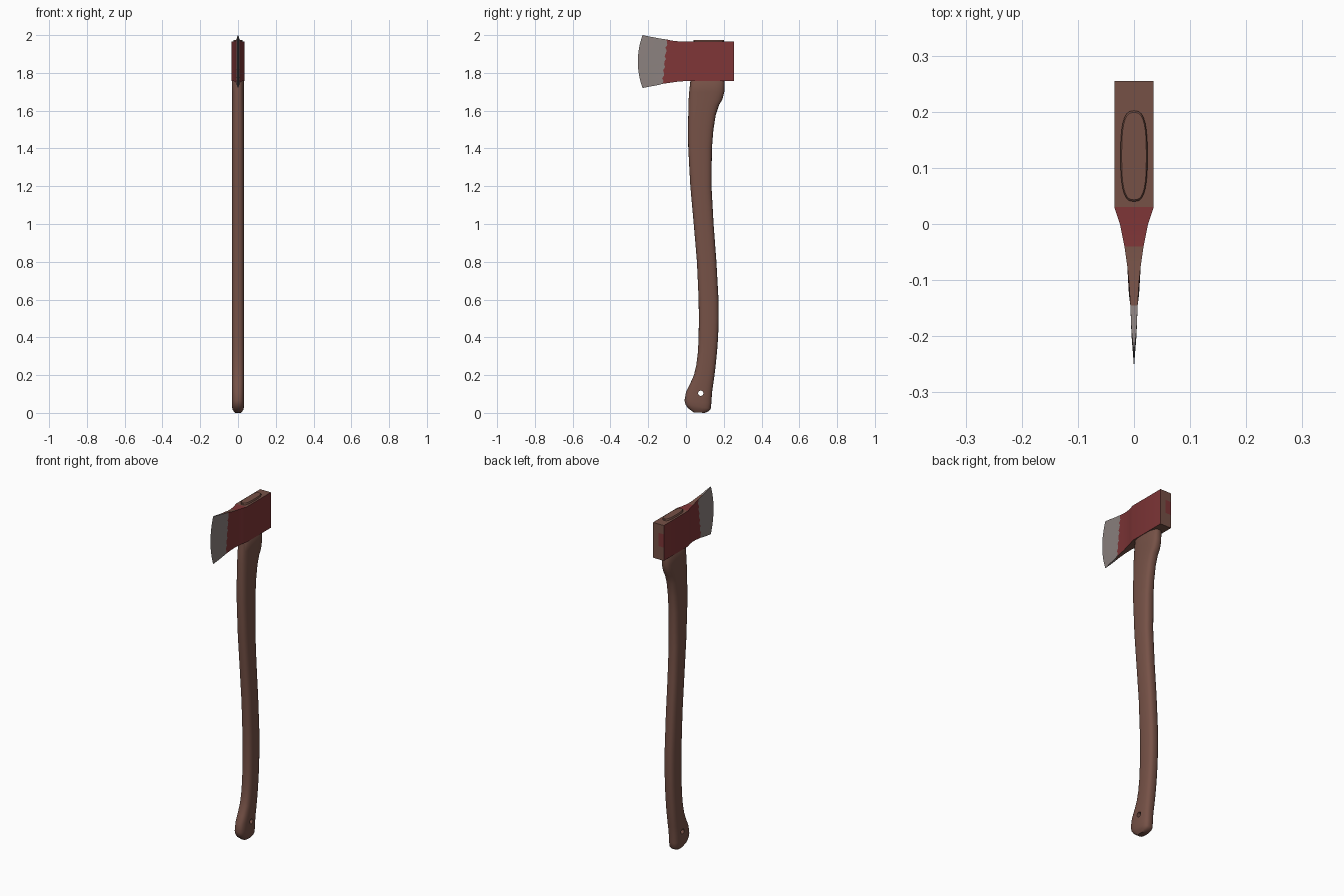
import bpy, bmesh, math
from math import sin, cos, pi

if "Cube" in bpy.data.objects:
    bpy.data.objects.remove(bpy.data.objects["Cube"])


def material(name, rgb):
    m = bpy.data.materials.new(name)
    m.use_nodes = True
    m.diffuse_color = (*rgb, 1)
    bsdf = m.node_tree.nodes["Principled BSDF"]
    bsdf.inputs["Base Color"].default_value = (*rgb, 1)
    bsdf.inputs["Roughness"].default_value = 0.7
    return m


wood = material("brown wood", (0.18, 0.083, 0.062))
red = material("red paint", (0.21, 0.036, 0.038))
steel = material("bare steel", (0.26, 0.22, 0.21))
BROWN, RED, STEEL = 0, 1, 2


def finish(name, bm, mats):
    bmesh.ops.recalc_face_normals(bm, faces=bm.faces)
    mesh = bpy.data.meshes.new(name)
    bm.to_mesh(mesh)
    bm.free()
    ob = bpy.data.objects.new(name, mesh)
    for m in mats:
        mesh.materials.append(m)
    bpy.context.collection.objects.link(ob)
    return ob


def activate(ob):
    bpy.ops.object.select_all(action="DESELECT")
    ob.select_set(True)
    bpy.context.view_layer.objects.active = ob


# Axe head: stations from cutting edge to poll as (y, half width, bottom, top)
stations = [(-0.23, 0, 1.72, 2.0), (-0.19, 0.0045, 1.728, 1.992),
            (-0.145, 0.0065, 1.736, 1.983), (-0.112, 0.009, 1.742, 1.977),
            (-0.075, 0.012, 1.749, 1.971), (-0.04, 0.017, 1.754, 1.967),
            (0, 0.025, 1.757, 1.965), (0.03, 0.035, 1.758, 1.965),
            (0.255, 0.035, 1.758, 1.965)]
ROWS, LAST, PAINT = 16, len(stations) - 1, 3
bm = bmesh.new()
cache = {}


def vert(i, j, k):
    if (i, j, k) not in cache:
        y, w, low, high = stations[i]
        t = j / ROWS
        if i < 2:                          # bowed cutting edge
            y -= (0.025, 0.008)[i] * (1 - (2 * t - 1) ** 2)
        if i == PAINT:                     # worn edge of the paint
            y += 0.025 * (t - 0.5) + 0.005 * sin(j * 2.3)
        cache[i, j, k] = bm.verts.new((k * w, y, low + t * (high - low)))
    return cache[i, j, k]


def face(index, *keys):
    bm.faces.new([vert(*key) for key in keys]).material_index = index


for i in range(LAST):
    for k in (-1, 1):                      # cheeks
        for j in range(ROWS):
            face(RED if i >= PAINT else STEEL,
                 (i, j, k), (i + 1, j, k), (i + 1, j + 1, k), (i, j + 1, k))
    for j in (0, ROWS):                    # top and underside
        colour = STEEL if i < 2 else BROWN
        if j == ROWS and i in (5, 6):
            colour = RED
        for k in (-1, 0):
            face(colour, (i, j, k), (i + 1, j, k), (i + 1, j, k + 1), (i, j, k + 1))
for j in range(ROWS):                      # poll with a leftover paint patch
    for k in (-1, 0):
        patch = k == -1 and 0.35 < j / ROWS < 0.7
        face(RED if patch else BROWN, (LAST, j, k), (LAST, j, k + 1),
             (LAST, j + 1, k + 1), (LAST, j + 1, k))
bmesh.ops.remove_doubles(bm, verts=bm.verts, dist=0.00001)
head = finish("axe_head", bm, [wood, red, steel])
activate(head)
bpy.ops.object.shade_smooth_by_angle(angle=math.radians(25))

# Handle: rings as (front y, back y, front z, back z, half width)
rings = [(0.04, 0.1, 0.006, 0.003, 0.018), (0.01, 0.122, 0.026, 0.01, 0.028),
         (-0.003, 0.131, 0.045, 0.022, 0.032), (-0.008, 0.134, 0.065, 0.05, 0.033)]
for z, front, back in [(0.11, 0, 0.138), (0.15, 0.02, 0.144), (0.2, 0.042, 0.151),
                       (0.25, 0.054, 0.157), (0.32, 0.063, 0.164), (0.4, 0.067, 0.17),
                       (0.5, 0.068, 0.173), (0.6, 0.067, 0.172), (0.8, 0.058, 0.161),
                       (1.0, 0.041, 0.146), (1.2, 0.023, 0.135), (1.4, 0.012, 0.137),
                       (1.5, 0.011, 0.145), (1.58, 0.012, 0.158), (1.63, 0.013, 0.175),
                       (1.66, 0.014, 0.193), (1.7, 0.017, 0.203), (1.757, 0.023, 0.204)]:
    rings.append((front, back, z, z, 0.033))
rings += [(0.04, 0.202, 1.77, 1.77, 0.024), (0.04, 0.202, 1.972, 1.972, 0.024),
          (0.043, 0.199, 1.975, 1.975, 0.022)]
SIDES = 28


def rounded(value):
    return math.copysign(abs(value) ** 0.7, value)


bm = bmesh.new()
loops = []
for front, back, zf, zb, w in rings:
    loop = []
    for s in range(SIDES):
        a = 2 * pi * s / SIDES
        u = rounded(cos(a))
        loop.append(bm.verts.new((w * rounded(sin(a)),
                                  (front + back) / 2 + u * (back - front) / 2,
                                  (zf + zb) / 2 + u * (zb - zf) / 2)))
    loops.append(loop)
for a, b in zip(loops, loops[1:]):
    for s in range(SIDES):
        n = (s + 1) % SIDES
        bm.faces.new((a[s], a[n], b[n], b[s]))
bm.faces.new(loops[0])
bm.faces.new(loops[-1])
lowest = min(v.co.z for v in bm.verts)
for v in loops[0]:
    v.co.z -= lowest
handle = finish("handle", bm, [wood])

# Hanging hole through the grip
bpy.ops.mesh.primitive_cylinder_add(vertices=20, radius=0.014, depth=0.2,
                                    location=(0, 0.078, 0.104), rotation=(0, pi / 2, 0))
cutter = bpy.context.object
cutter.name = "hole_cutter"
cutter.hide_render = True
cutter.data.materials.append(wood)
cut = handle.modifiers.new("hanging hole", "BOOLEAN")
cut.operation = "DIFFERENCE"
cut.solver = "EXACT"
cut.object = cutter
activate(handle)
bpy.ops.object.modifier_apply(modifier=cut.name)
bpy.data.objects.remove(cutter)
bpy.ops.object.shade_smooth_by_angle(angle=math.radians(40))
